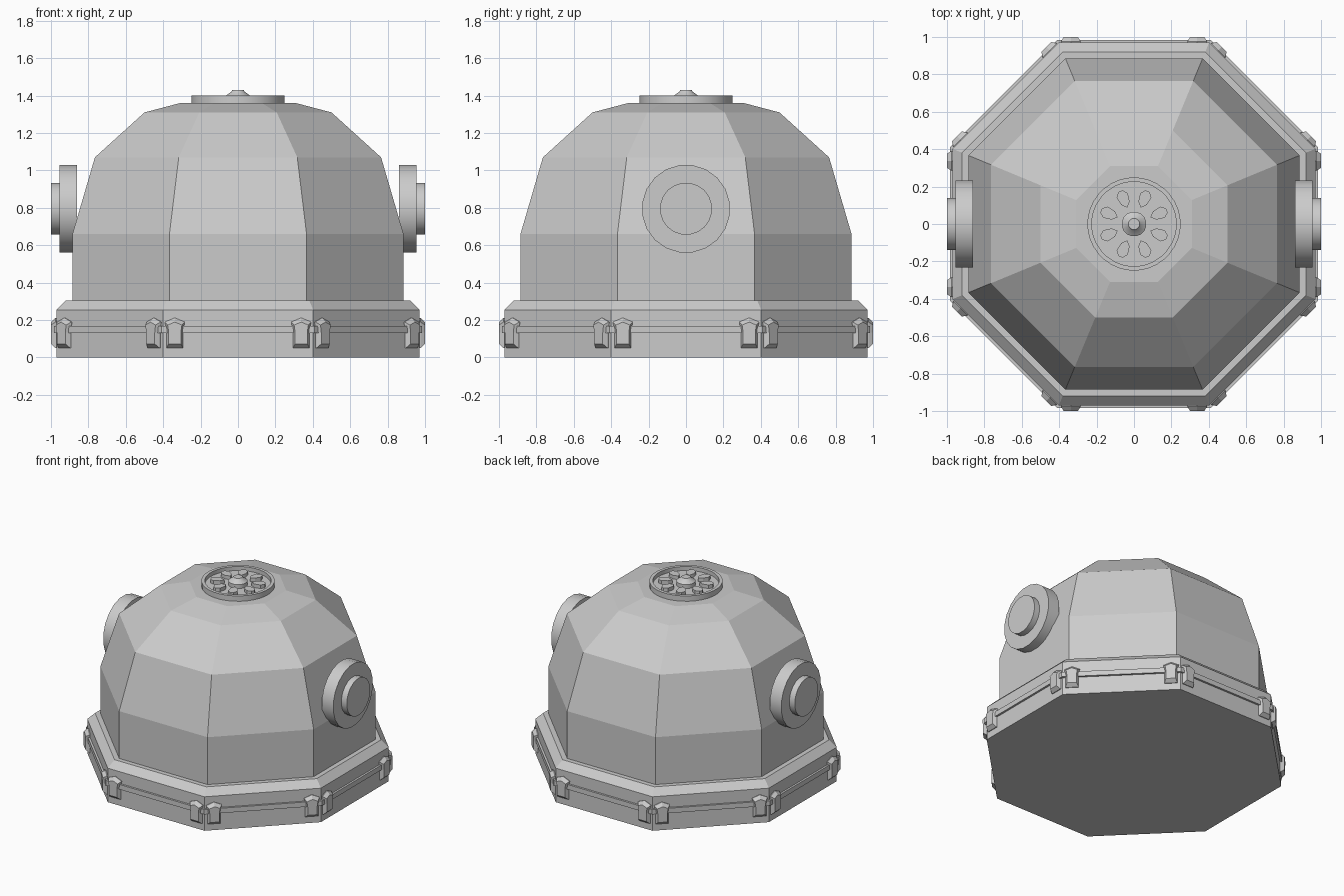
import bpy, bmesh, math
from mathutils import Matrix, Vector

cube = bpy.data.objects.get("Cube")
if cube:
    bpy.data.objects.remove(cube, do_unlink=True)

GREY = (0.6, 0.6, 0.6, 1)
mat = bpy.data.materials.new("plain grey")
mat.use_nodes = True
mat.diffuse_color = GREY
mat.node_tree.nodes["Principled BSDF"].inputs["Base Color"].default_value = GREY


def finish(name, bm, smooth=False):
    bmesh.ops.recalc_face_normals(bm, faces=bm.faces)
    mesh = bpy.data.meshes.new(name)
    bm.to_mesh(mesh)
    bm.free()
    mesh.materials.append(mat)
    ob = bpy.data.objects.new(name, mesh)
    bpy.context.collection.objects.link(ob)
    if smooth:
        bpy.ops.object.select_all(action='DESELECT')
        ob.select_set(True)
        bpy.context.view_layer.objects.active = ob
        bpy.ops.object.shade_smooth_by_angle(angle=math.radians(35))
    return ob


def loft(bm, loops):
    """Skin a stack of equal-length point loops and cap both ends."""
    rings = [[bm.verts.new(p) for p in loop] for loop in loops]
    n = len(rings[0])
    for a, b in zip(rings, rings[1:]):
        for i in range(n):
            j = (i + 1) % n
            bm.faces.new((a[i], a[j], b[j], b[i]))
    bm.faces.new(rings[0])
    bm.faces.new(rings[-1])


def lathe(name, profile, sides, smooth=False, matrix=Matrix()):
    """Revolve (apothem, height) pairs, with flat sides facing the axes."""
    bm = bmesh.new()
    step = math.tau / sides
    loops = []
    for r, z in profile:
        c = r / math.cos(step / 2)
        loops.append([matrix @ Vector((c * math.cos((i + .5) * step),
                                       c * math.sin((i + .5) * step), z))
                      for i in range(sides)])
    loft(bm, loops)
    return finish(name, bm, smooth)


# Eight-sided body, base and strap
lathe("dome", [(.885, .28), (.885, .66), (.765, 1.07), (.5, 1.31), (.31, 1.36)], 8)
lathe("base", [(.97, 0), (.97, .255), (.92, .305)], 8)
lathe("strap", [(.96, .13), (.985, .13), (.985, .167), (.96, .167)], 8)

# Clasps, a pair at every corner of the base
bm = bmesh.new()
outline = [(-.045, .05), (.045, .05), (.045, .135), (.053, .19),
           (0, .212), (-.053, .19), (-.045, .135)]
for k in range(8):
    turn = Matrix.Rotation(k * math.tau / 8, 4, 'Z')
    for side in (-1, 1):
        loops = []
        for depth, shrink in ((.96, 1), (.975, 1), (1.0, .72)):
            loops.append([turn @ Vector((side * .338 + x * shrink, -depth,
                                         .13 + (z - .13) * shrink))
                          for x, z in outline])
        loft(bm, loops)
finish("clasps", bm)

# Round ports on both sides
for side, label in ((1, "left"), (-1, "right")):
    place = Matrix.Translation((0, 0, .795)) @ Matrix.Rotation(side * math.pi / 2, 4, 'Y')
    lathe(label + "_port", [(.233, .86), (.233, .955), (.138, .955), (.138, 1.0)],
          20, True, place)

# Vent on top: recessed dish, blades and hub
lathe("vent_dish", [(.248, 1.35), (.248, 1.4), (.225, 1.4), (.225, 1.37)], 32, True)
bm = bmesh.new()
leaf = [(.095, 0), (.12, -.024), (.165, -.032), (.19, -.012),
        (.19, .012), (.165, .032), (.12, .024)]
for k in range(8):
    turn = Matrix.Rotation((k + .5) * math.tau / 8, 4, 'Z')
    loft(bm, [[turn @ Vector((x, y, z)) for x, y in leaf] for z in (1.365, 1.397)])
finish("vent_blades", bm)
lathe("vent_hub", [(.065, 1.36), (.065, 1.4), (.036, 1.42), (.03, 1.43)], 16, True)
